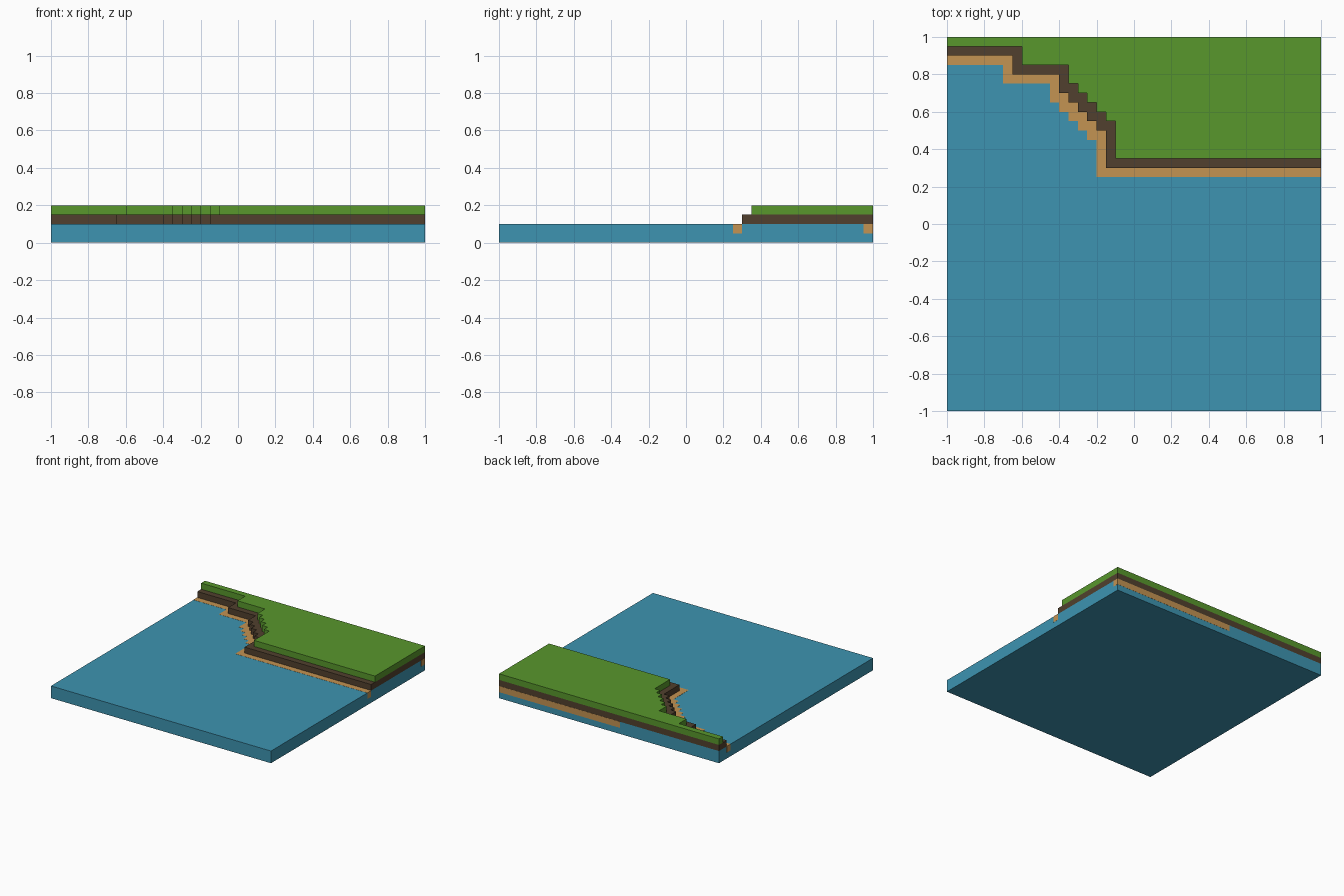
import bpy, bmesh

if "Cube" in bpy.data.objects:
    bpy.data.objects.remove(bpy.data.objects["Cube"])


def material(name, rgb):
    m = bpy.data.materials.new(name)
    lin = [((c / 255 + 0.055) / 1.055) ** 2.4 for c in rgb]
    m.diffuse_color = (*lin, 1)
    m.use_nodes = True
    m.node_tree.nodes["Principled BSDF"].inputs["Base Color"].default_value = m.diffuse_color
    return m


WATER = material("water blue", (61, 148, 177))
SAND = material("sand", (196, 147, 82))
SOIL = material("soil brown", (81, 64, 46))
GRASS = material("grass green", (88, 151, 44))


def slab(name, outline, z0, z1, mat):
    """Extrude a flat outline (counter-clockwise) from z0 to z1."""
    bm = bmesh.new()
    face = bm.faces.new([bm.verts.new((x, y, z0)) for x, y in outline])
    ext = bmesh.ops.extrude_face_region(bm, geom=[face])
    top = [v for v in ext["geom"] if isinstance(v, bmesh.types.BMVert)]
    bmesh.ops.translate(bm, vec=(0, 0, z1 - z0), verts=top)
    bmesh.ops.recalc_face_normals(bm, faces=bm.faces)
    mesh = bpy.data.meshes.new(name)
    bm.to_mesh(mesh)
    bm.free()
    mesh.materials.append(mat)
    obj = bpy.data.objects.new(name, mesh)
    bpy.context.collection.objects.link(obj)
    return obj


# Shoreline steps: (right end of step, y of step), left to right
STEPS = [(-0.6, 0.95), (-0.35, 0.85)]
STEPS += [(-0.3 + 0.05 * i, 0.75 - 0.05 * i) for i in range(5)]
STEPS += [(None, 0.35)]


def shore(offset, edge=1.0):
    """Stepped shoreline moved out towards the water by offset."""
    pts, x = [], -edge
    for end, y in STEPS:
        nxt = edge if end is None else end - offset
        pts += [(x, y - offset), (nxt, y - offset)]
        x = nxt
    return pts


def rect(x0, x1, y0, y1):
    return [(x0, y0), (x1, y0), (x1, y1), (x0, y1)]


# Water block
slab("water", rect(-1, 1, -1, 1), 0, 0.1, WATER)

# Land layers, each one stepped back from the one below
slab("soil_layer", shore(0.05) + [(1, 1), (-1, 1)], 0.1, 0.15, SOIL)
slab("grass_layer", shore(0) + [(1, 1), (-1, 1)], 0.15, 0.2, GRASS)

# Sand beach strip and back sand strip, a hair proud of the water
E = 1.001
slab("beach", shore(0.1, E) + shore(0.05, E)[::-1], 0.05, 0.101, SAND)
slab("back_sand", rect(-0.1, E, 0.95, E), 0.05, 0.1, SAND)
